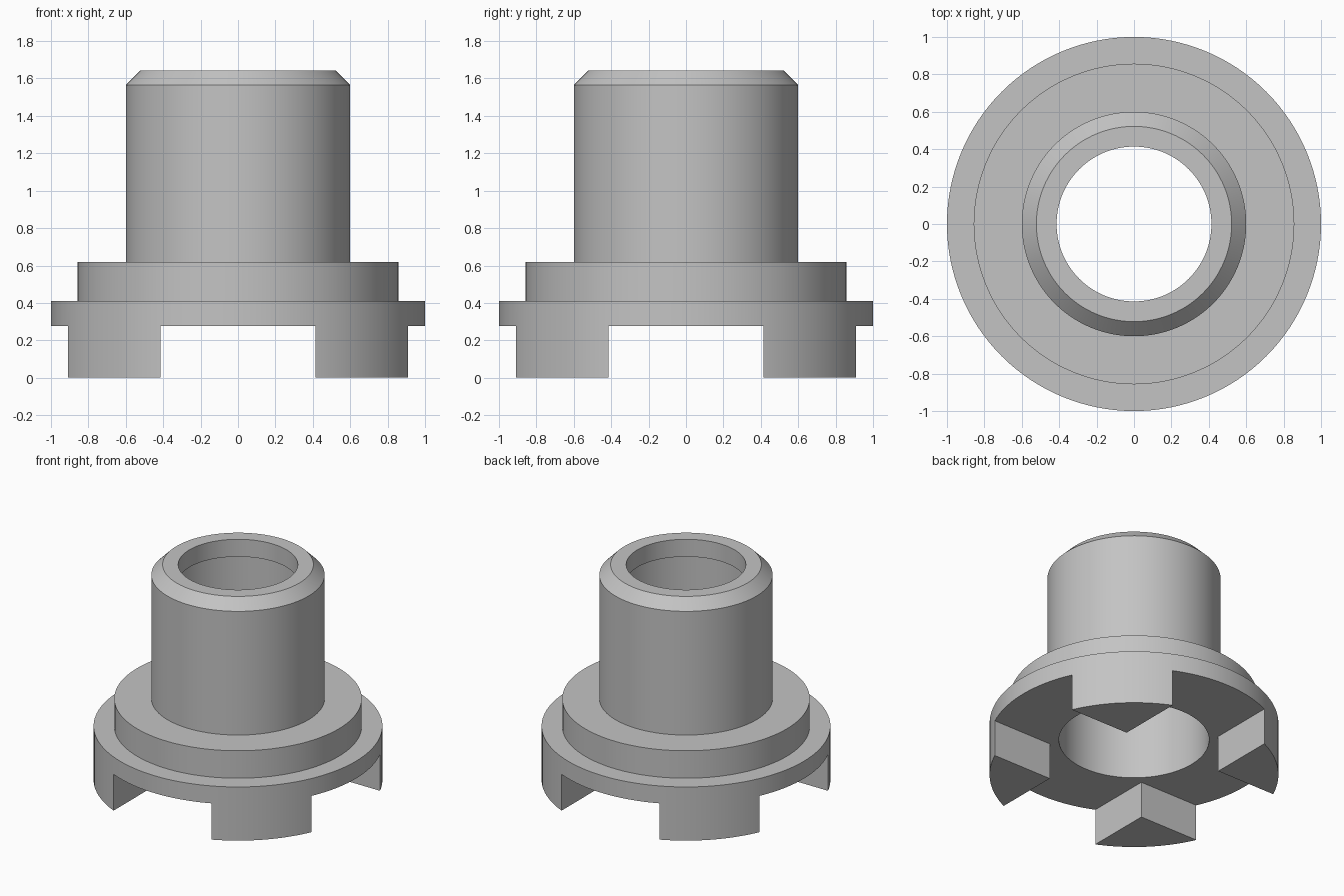
import bpy, bmesh
from math import pi, radians
from mathutils import Matrix, Vector

old = bpy.data.objects.get("Cube")
if old:
    bpy.data.objects.remove(old, do_unlink=True)

SEGMENTS = 128
SLOT_HALF = 0.414   # half width of the slots between the teeth
SLOT_TOP = 0.277

grey = bpy.data.materials.new("plain grey")
grey.use_nodes = True
colour = (0.55, 0.55, 0.55, 1)
grey.diffuse_color = colour
grey.node_tree.nodes["Principled BSDF"].inputs["Base Color"].default_value = colour


def new_object(name, bm):
    mesh = bpy.data.meshes.new(name)
    bm.normal_update()
    bm.to_mesh(mesh)
    bm.free()
    mesh.materials.append(grey)
    obj = bpy.data.objects.new(name, mesh)
    bpy.context.collection.objects.link(obj)
    return obj


def lathe(name, profile):
    """Spin a closed (radius, z) profile around the z axis."""
    bm = bmesh.new()
    verts = [bm.verts.new((r, 0, z)) for r, z in profile]
    edges = [bm.edges.new((v, verts[i - 1])) for i, v in enumerate(verts)]
    bmesh.ops.spin(bm, geom=verts + edges, cent=(0, 0, 0), axis=(0, 0, 1),
                   angle=2 * pi, steps=SEGMENTS, use_merge=True)
    bmesh.ops.remove_doubles(bm, verts=bm.verts, dist=1e-5)
    bmesh.ops.recalc_face_normals(bm, faces=bm.faces)
    return new_object(name, bm)


def box(name, size, centre):
    bm = bmesh.new()
    bmesh.ops.create_cube(bm, size=1, matrix=Matrix.LocRotScale(
        Vector(centre), None, Vector(size)))
    return new_object(name, bm)


# Flanged sleeve: stepped flange, chamfered tube, bore with a lip at the top
sleeve = lathe("flanged_sleeve", [
    (0.52, 0), (1, 0), (1, 0.41), (0.857, 0.41), (0.857, 0.62),
    (0.6, 0.62), (0.6, 1.565), (0.522, 1.643),
    (0.414, 1.643), (0.414, 1.51), (0.52, 1.51)])

# Crossed slots leave four teeth under the flange
bpy.context.view_layer.objects.active = sleeve
sleeve.select_set(True)
for size in ((2 * SLOT_HALF, 3, 1), (3, 2 * SLOT_HALF, 1)):
    cutter = box("slot_cutter", size, (0, 0, SLOT_TOP - 0.5))
    cutter.hide_render = True
    cut = sleeve.modifiers.new("slot", 'BOOLEAN')
    cut.operation = 'DIFFERENCE'
    cut.solver = 'EXACT'
    cut.object = cutter
    bpy.ops.object.modifier_apply(modifier=cut.name)
    bpy.data.objects.remove(cutter, do_unlink=True)

bpy.ops.object.shade_smooth_by_angle(angle=radians(30))
